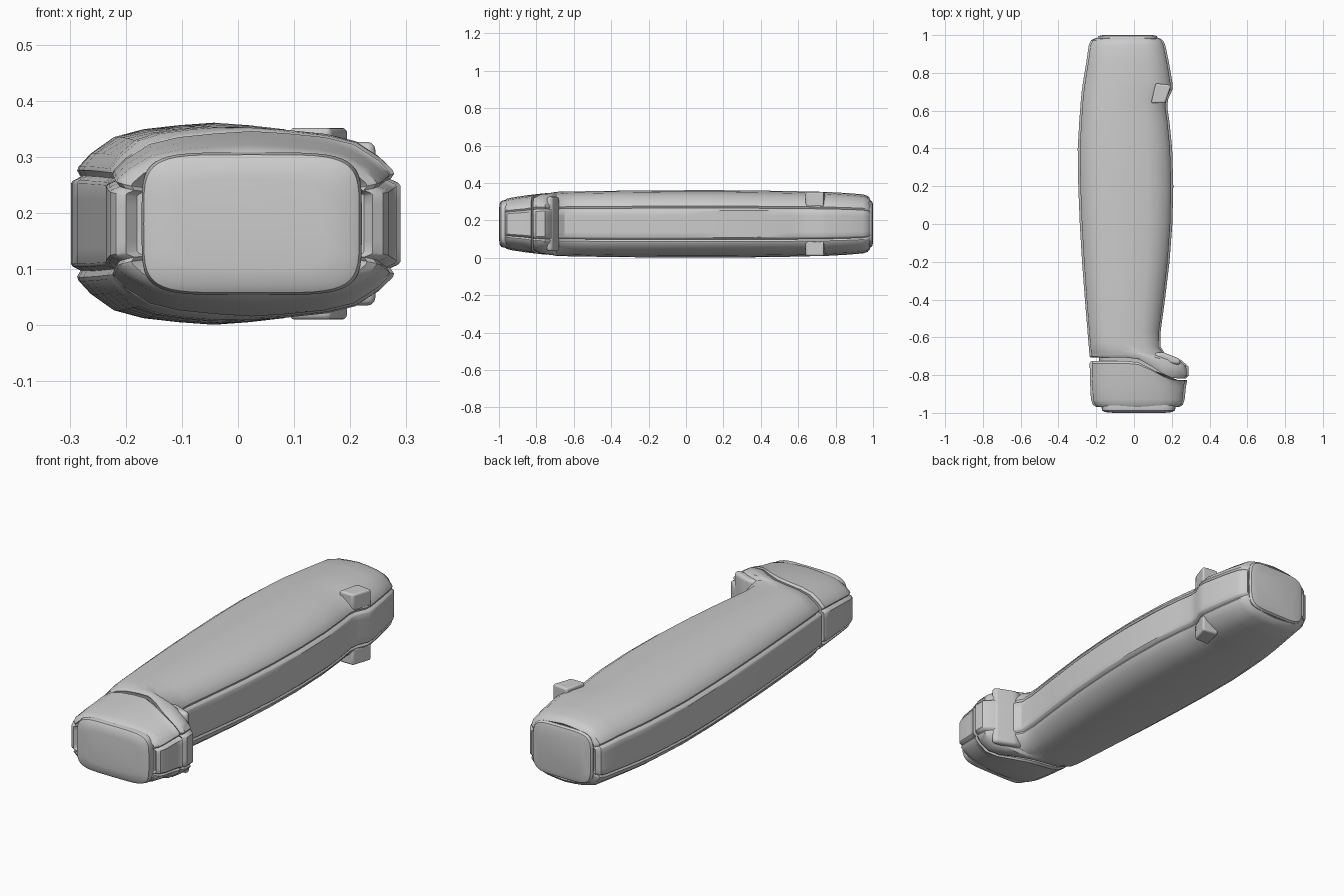
import bpy, bmesh
from math import cos, sin, pi, copysign

ZC = 0.181

# quarter of the cross-section: (across, up), with a V groove beside the side strip
QUARTER = [(1, 0.25), (1, 0.40), (0.985, 0.43), (0.93, 0.47), (0.955, 0.53), (0.945, 0.57), (0.86, 0.70),
           (0.70, 0.86), (0.50, 0.935), (0.25, 0.975)]


def grooved_profile():
    q = QUARTER
    top = q + [(0, 1)] + [(-u, v) for u, v in reversed(q)]
    return top + [(-u, -v) for u, v in top]


def rounded_profile(n=48, p=0.4):
    pts = [(cos(2 * pi * i / n), sin(2 * pi * i / n)) for i in range(n)]
    return [(copysign(abs(c) ** p, c), copysign(abs(s) ** p, s)) for c, s in pts]


def ramp(u):
    t = min(max((u + 0.15) / 0.95, 0), 1)
    return t * t * (3 - 2 * t)


def finish(ob, angle=0.6):
    bpy.ops.object.select_all(action='DESELECT')
    ob.select_set(True)
    bpy.context.view_layer.objects.active = ob
    bpy.ops.object.shade_smooth_by_angle(angle=angle)
    return ob


def loft(name, profile, stations):
    """stations: (y, x left, x right, half height, extra drop in y on the right)"""
    bm = bmesh.new()
    rings = []
    for y, xl, xr, h, s in stations:
        c, w = (xl + xr) / 2, (xr - xl) / 2
        rings.append([bm.verts.new((c + w * u, y - s * ramp(u), ZC + h * v)) for u, v in profile])
    n = len(profile)
    for a, b in zip(rings, rings[1:]):
        for i in range(n):
            j = (i + 1) % n
            bm.faces.new((a[i], a[j], b[j], b[i]))
    bm.faces.new(rings[0])
    bm.faces.new(rings[-1])
    bmesh.ops.recalc_face_normals(bm, faces=bm.faces)
    me = bpy.data.meshes.new(name)
    bm.to_mesh(me)
    bm.free()
    ob = bpy.data.objects.new(name, me)
    bpy.context.collection.objects.link(ob)
    return finish(ob)


def prism(name, outline, z0, z1, bevel):
    """vertical block from an xy outline"""
    bm = bmesh.new()
    f = bm.faces.new([bm.verts.new((x, y, z0)) for x, y in outline])
    r = bmesh.ops.extrude_face_region(bm, geom=[f])
    for v in r['geom']:
        if isinstance(v, bmesh.types.BMVert):
            v.co.z = z1
    bmesh.ops.recalc_face_normals(bm, faces=bm.faces)
    me = bpy.data.meshes.new(name)
    bm.to_mesh(me)
    bm.free()
    ob = bpy.data.objects.new(name, me)
    bpy.context.collection.objects.link(ob)
    m = ob.modifiers.new("round", 'BEVEL')
    m.width, m.segments = bevel, 3
    return finish(ob)


grooved, rounded = grooved_profile(), rounded_profile()

# long grip with the hooked lip at its front right
loft("grip", grooved, [
    (-0.700, -0.205, 0.255, 0.145, 0.11),
    (-0.708, -0.225, 0.275, 0.162, 0.11),
    (-0.702, -0.235, 0.290, 0.168, 0.10),
    (-0.690, -0.236, 0.288, 0.171, 0.065),
    (-0.680, -0.237, 0.250, 0.172, 0.04),
    (-0.665, -0.238, 0.170, 0.172, 0.03),
    (-0.630, -0.241, 0.140, 0.173, 0.02),
    (-0.570, -0.246, 0.141, 0.174, 0),
    (-0.400, -0.260, 0.164, 0.177, 0),
    (-0.200, -0.275, 0.188, 0.179, 0),
    (0.000, -0.287, 0.203, 0.180, 0),
    (0.200, -0.295, 0.208, 0.180, 0),
    (0.400, -0.298, 0.202, 0.178, 0),
    (0.540, -0.290, 0.188, 0.176, 0),
    (0.620, -0.284, 0.176, 0.174, 0),
    (0.660, -0.281, 0.180, 0.173, 0),
    (0.710, -0.276, 0.203, 0.172, 0),
    (0.750, -0.270, 0.203, 0.171, 0),
    (0.860, -0.252, 0.184, 0.165, 0),
    (0.945, -0.240, 0.166, 0.158, 0),
    (0.972, -0.228, 0.153, 0.149, 0),
    (0.984, -0.205, 0.135, 0.135, 0),
    (0.975, -0.190, 0.122, 0.122, 0)])

# back end plate
loft("end_plate", rounded, [
    (0.94, -0.185, 0.118, 0.118, 0),
    (0.985, -0.194, 0.126, 0.127, 0),
    (0.995, -0.187, 0.120, 0.121, 0),
    (1.000, -0.165, 0.100, 0.102, 0)])

# front heel block under the lip
loft("heel", grooved, [
    (-0.950, -0.180, 0.225, 0.122, 0),
    (-0.968, -0.200, 0.240, 0.127, 0),
    (-0.958, -0.217, 0.258, 0.134, 0),
    (-0.930, -0.228, 0.268, 0.141, 0),
    (-0.850, -0.232, 0.275, 0.153, 0.01),
    (-0.770, -0.234, 0.281, 0.162, 0.06),
    (-0.738, -0.235, 0.283, 0.165, 0.09),
    (-0.726, -0.228, 0.276, 0.158, 0.10),
    (-0.730, -0.205, 0.255, 0.140, 0.10)])

# core closing the seam between grip and heel
loft("core", rounded, [
    (-0.92, -0.17, 0.21, 0.10, 0),
    (-0.65, -0.19, 0.12, 0.125, 0)])

# front face pad
loft("front_pad", rounded, [
    (-0.935, -0.165, 0.215, 0.120, 0),
    (-0.970, -0.172, 0.221, 0.127, 0),
    (-0.988, -0.168, 0.216, 0.123, 0),
    (-0.996, -0.152, 0.200, 0.110, 0),
    (-1.000, -0.110, 0.160, 0.080, 0)])

# rounded bar above the lip
prism("lip_bar", [(0.10, -0.685), (0.15, -0.677), (0.245, -0.715), (0.245, -0.745), (0.12, -0.735)],
      0.035, 0.327, 0.015)

# small tabs near the back end, above and below the side strip
for tag, z0, z1 in (("upper", 0.272, 0.352), ("lower", 0.010, 0.090)):
    prism(tag + "_tab", [(0.09, 0.64), (0.165, 0.64), (0.197, 0.735), (0.115, 0.745)], z0, z1, 0.009)
